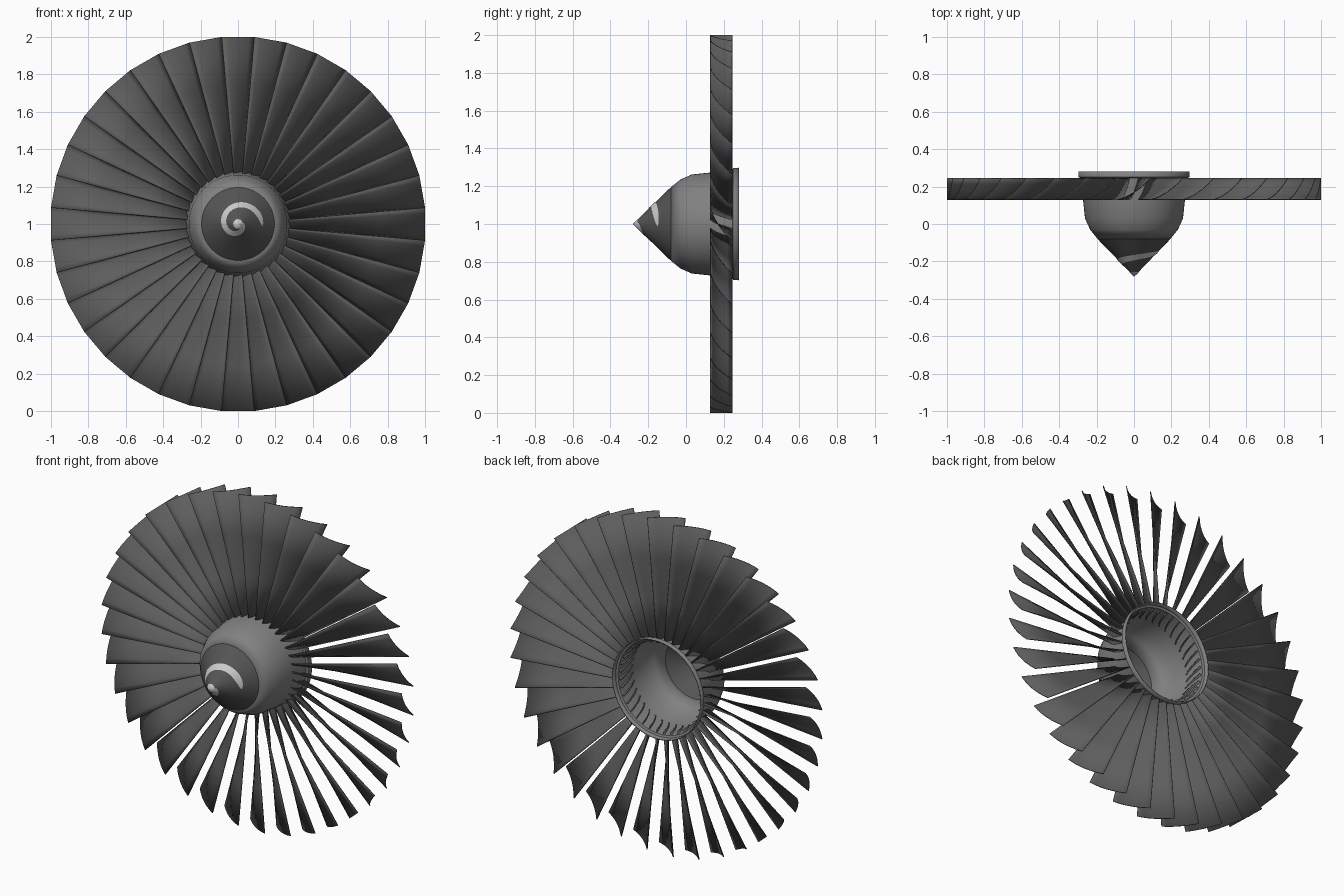
import bpy, bmesh, math
from mathutils import Matrix, Vector

if "Cube" in bpy.data.objects:
    bpy.data.objects.remove(bpy.data.objects["Cube"])

CENTRE = Vector((0, 0, 1))
BLADES = 36


def material(name, v):
    m = bpy.data.materials.new(name)
    m.diffuse_color = (v, v, v, 1)
    m.use_nodes = True
    m.node_tree.nodes["Principled BSDF"].inputs["Base Color"].default_value = m.diffuse_color
    return m


DARK = material("dark_grey", 0.09)
BLADE = material("blade_grey", 0.11)
MID = material("mid_grey", 0.22)
LIGHT = material("light_grey", 0.55)


def finish(name, bm, mat, thickness=0, offset=-1, recalc=True):
    if recalc:
        bmesh.ops.recalc_face_normals(bm, faces=bm.faces[:])
    me = bpy.data.meshes.new(name)
    bm.to_mesh(me)
    bm.free()
    me.materials.append(mat)
    ob = bpy.data.objects.new(name, me)
    ob.location = CENTRE
    bpy.context.collection.objects.link(ob)
    bpy.ops.object.select_all(action='DESELECT')
    ob.select_set(True)
    bpy.context.view_layer.objects.active = ob
    bpy.ops.object.shade_smooth_by_angle(angle=math.radians(30))
    if thickness:
        mod = ob.modifiers.new("thickness", 'SOLIDIFY')
        mod.thickness = thickness
        mod.offset = offset
    return ob


def lathe(name, profile, mat, thickness=0.0, segs=64):
    """Revolve (radius, y) points around the y axis, normals outward."""
    bm = bmesh.new()
    rings = []
    for r, y in profile:
        if r == 0:
            rings.append([bm.verts.new((0, y, 0))] * segs)
        else:
            rings.append([bm.verts.new((r * math.sin(2 * math.pi * i / segs), y,
                                        r * math.cos(2 * math.pi * i / segs)))
                          for i in range(segs)])
    for a, b in zip(rings, rings[1:]):
        for i in range(segs):
            j = (i + 1) % segs
            quad = list(dict.fromkeys((a[i], a[j], b[j], b[i])))
            bm.faces.new(quad)
    # outward = away from the axis
    bm.normal_update()
    for f in bm.faces[:]:
        c = f.calc_center_median()
        if f.normal.dot(Vector((c.x, 0, c.z))) < 0:
            f.normal_flip()
    return finish(name, bm, mat, thickness, recalc=False)


# spinner and hub shell, open at the back
lathe("spinner_cone", [(0, -0.28), (0.025, -0.255), (0.195, -0.08)], DARK)
lathe("hub_shell", [(0.195, -0.08), (0.235, -0.03), (0.262, 0.03), (0.272, 0.125),
                    (0.284, 0.245), (0.296, 0.25), (0.298, 0.28)], MID, 0.006)
lathe("spinner_tip", [(0, -0.282), (0.026, -0.257)], LIGHT)

# painted spiral lying on the cone, tapered at both ends
bm = bmesh.new()
rows = []
N = 56
for i in range(N + 1):
    t = i / N
    phi = math.radians(10 - 375 * t)
    mid = 0.018 + 0.112 * t
    w = 0.014 * min(1, math.sqrt(max(0.0, (1 - t) * 10)) + 0.1)
    row = []
    for r in (mid - w, mid + w):
        r = max(r, 0.004)
        y = -0.28 + r * 0.2 / 0.195 - 0.004
        row.append(bm.verts.new((r * math.cos(phi), y, r * math.sin(phi))))
    rows.append(row)
for a, b in zip(rows, rows[1:]):
    f = bm.faces.new((a[0], a[1], b[1], b[0]))
    f.normal_update()
    if f.normal.y > 0:
        f.normal_flip()
finish("spinner_spiral", bm, LIGHT, recalc=False)

# cambered blades, each spanning one pitch
bm = bmesh.new()
half = math.tan(math.pi / BLADES)
CHORD = 6
for k in range(BLADES):
    rot = Matrix.Rotation(2 * math.pi * k / BLADES, 3, 'Y')
    spans = []
    for r in (0.262, 0.5, 0.75, 1.0):
        line = []
        for i in range(CHORD + 1):
            u = i / CHORD
            y = 0.13 + 0.115 * (0.35 * u + 0.65 * u * u)
            line.append(bm.verts.new(rot @ Vector((r * half * (2 * u - 1), y, r))))
        spans.append(line)
    for a, b in zip(spans, spans[1:]):
        for i in range(CHORD):
            bm.faces.new((a[i], a[i + 1], b[i + 1], b[i]))
finish("fan_blades", bm, BLADE, 0.005, 0)
